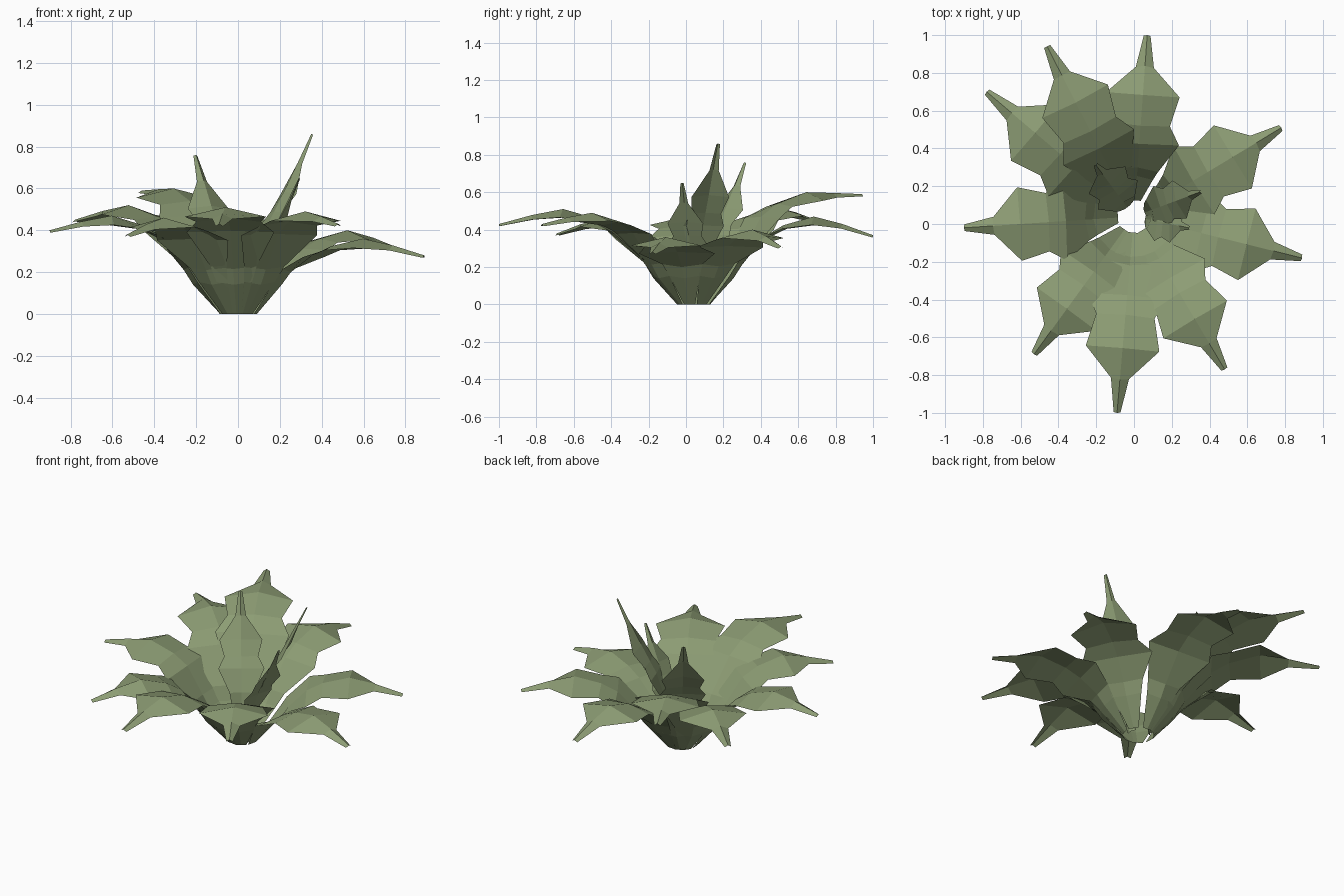
import bpy, bmesh
from mathutils import Vector

cube = bpy.data.objects.get("Cube")
if cube:
    bpy.data.objects.remove(cube, do_unlink=True)

# single leaf colour
green = bpy.data.materials.new("sage_green")
green.use_nodes = True
colour = (0.265, 0.335, 0.175, 1)
green.diffuse_color = colour
green.node_tree.nodes["Principled BSDF"].inputs["Base Color"].default_value = colour

CENTRE = Vector((0, 0.04, 0))
# leaf outline from root to tip: half width, and how far the edges fold down
WIDTH = [0.03, 0.085, 0.11, 0.21, 0.155, 0.195, 0.048, 0.018]
FOLD = [0, -0.02, -0.02, 0.01, 0.02, 0.045, 0.025, 0.012]


def make_leaf(name, tip, path, scale=1.0):
    """Folded leaf along a path of (radius, height) points, pointing at tip."""
    out = Vector((tip[0], tip[1], 0)) - CENTRE
    out.normalize()
    side = Vector((-out.y, out.x, 0))
    points = [CENTRE + out * r + Vector((0, 0, z)) for r, z in path]
    bm = bmesh.new()
    rows = []
    last = len(points) - 1
    for i, p in enumerate(points):
        along = (points[min(i + 1, last)] - points[max(i - 1, 0)]).normalized()
        up = along.cross(side)
        edge = p - up * FOLD[i] * scale
        edge.z = max(edge.z, 0)
        half = side * WIDTH[i] * scale
        rows.append([bm.verts.new(v) for v in (edge + half, p, edge - half)])
    for a, b in zip(rows, rows[1:]):
        for j in range(2):
            bm.faces.new((a[j], a[j + 1], b[j + 1], b[j]))
    mesh = bpy.data.meshes.new(name)
    bm.to_mesh(mesh)
    bm.free()
    mesh.materials.append(green)
    leaf = bpy.data.objects.new(name, mesh)
    bpy.context.collection.objects.link(leaf)


def reach(tip):
    return (Vector((tip[0], tip[1], 0)) - CENTRE).length


# outer leaves: rise steeply from the root, arch over and droop at the tip
OUTER = [  # tip x, y, z and height of the arch
    (0.07, 1.0, 0.37, 0.47), (-0.46, 0.94, 0.59, 0.60),
    (-0.78, 0.70, 0.45, 0.52), (-0.90, -0.02, 0.40, 0.47),
    (-0.53, -0.69, 0.38, 0.46), (-0.09, -1.0, 0.43, 0.51),
    (0.48, -0.77, 0.43, 0.49), (0.89, -0.18, 0.28, 0.36),
    (0.78, 0.51, 0.31, 0.40),
]
for n, (x, y, z, arch) in enumerate(OUTER, 1):
    length = reach((x, y))
    path = [(0.085, 0), (0.215, 0.14), (0.26, 0.2 + 0.1 * (arch - 0.36)),
            (0.40 * length, arch * 0.78), (0.5 * length, arch * 0.9),
            (0.67 * length, arch), (0.83 * length, arch - 0.4 * (arch - z)),
            (length, z)]
    make_leaf(f"outer_leaf_{n}", (x, y), path)

# inner leaves: smaller and upright
INNER = [(0.35, 0.17, 0.86, 0.55), (-0.20, 0.31, 0.76, 0.62), (0.29, -0.02, 0.65, 0.5)]
SPREAD = [0, 0.08, 0.13, 0.28, 0.4, 0.56, 0.78, 1]
RISE = [0, 0.2, 0.32, 0.49, 0.57, 0.68, 0.84, 1]
for n, (x, y, z, scale) in enumerate(INNER, 1):
    length = reach((x, y))
    path = [(0.06 + (length - 0.06) * s, z * h) for s, h in zip(SPREAD, RISE)]
    make_leaf(f"inner_leaf_{n}", (x, y), path, scale)
